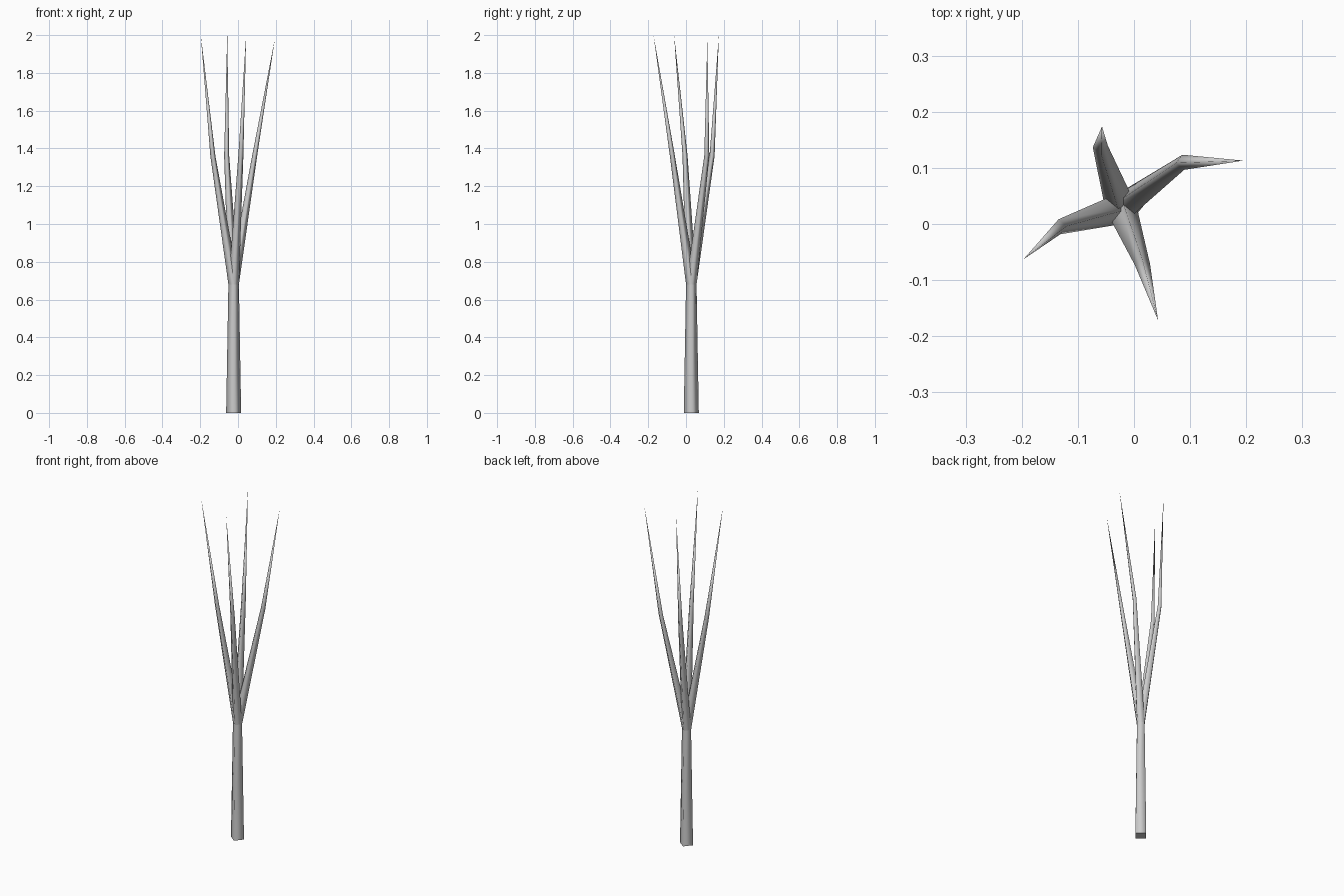
import bpy, bmesh, math

if "Cube" in bpy.data.objects:
    bpy.data.objects.remove(bpy.data.objects["Cube"])

SIDES = 4
TWIST = math.radians(6)


def limb(name, path):
    """Tapered square limb through (x, y, z, radius) points; radius 0 makes a pointed tip."""
    bm = bmesh.new()
    rings = []
    for x, y, z, r in path:
        if r == 0:
            rings.append([bm.verts.new((x, y, z))])
            continue
        angles = [TWIST + i * math.tau / SIDES for i in range(SIDES)]
        rings.append([bm.verts.new((x + r * math.cos(a), y + r * math.sin(a), z)) for a in angles])
    for low, high in zip(rings, rings[1:]):
        for i in range(SIDES):
            j = (i + 1) % SIDES
            top = [high[0]] if len(high) == 1 else [high[j], high[i]]
            bm.faces.new([low[i], low[j]] + top).smooth = True
    # close the lower end with a crisp edge
    cap = bm.faces.new(rings[0][::-1])
    for e in cap.edges:
        e.smooth = False
    mesh = bpy.data.meshes.new(name)
    bm.to_mesh(mesh)
    bm.free()
    obj = bpy.data.objects.new(name, mesh)
    bpy.context.collection.objects.link(obj)
    return obj


# trunk
FORK = (-0.023, 0.028, 0.68, 0.028)
limb("trunk", [(-0.023, 0.028, 0, 0.04), FORK])

# four branches: bend point and tip
branches = {
    "right_branch": ((0.088, 0.110, 1.36), (0.195, 0.113, 1.98)),
    "left_branch": ((-0.133, -0.005, 1.36), (-0.197, -0.063, 2.0)),
    "back_branch": ((-0.060, 0.138, 1.36), (-0.057, 0.174, 2.0)),
    "front_branch": ((0.015, -0.072, 1.36), (0.043, -0.172, 2.0)),
}
for name, (bend, tip) in branches.items():
    limb(name, [FORK, (*bend, 0.0135), (*tip, 0)])
